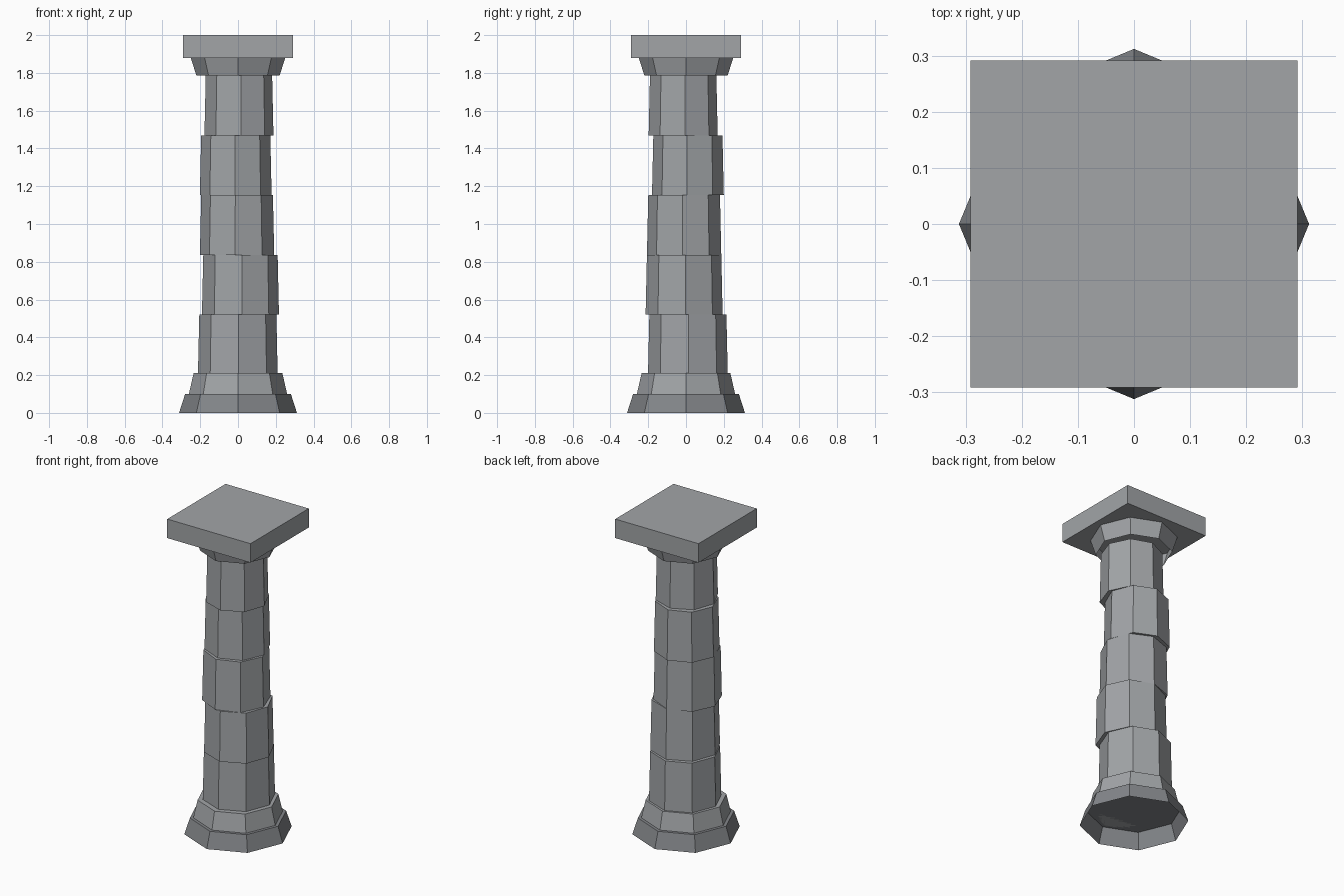
import bpy
import bmesh

if "Cube" in bpy.data.objects:
    bpy.data.objects.remove(bpy.data.objects["Cube"])


def stone(name, colour):
    mat = bpy.data.materials.new(name)
    mat.diffuse_color = (*colour, 1)
    mat.use_nodes = True
    mat.node_tree.nodes["Principled BSDF"].inputs["Base Color"].default_value = mat.diffuse_color
    return mat


mid = stone("stone", (0.36, 0.375, 0.39))
dark = stone("dark_stone", (0.23, 0.24, 0.255))


def octagon(name, z0, z1, r0, r1, x=0.0, y=0.0, turn=0.0, mat=mid, open_below=False):
    """Eight-sided tapered block with corners on the axes."""
    bpy.ops.mesh.primitive_cone_add(vertices=8, radius1=r0, radius2=r1, depth=z1 - z0,
                                    location=(x, y, (z0 + z1) / 2), rotation=(0, 0, turn))
    ob = bpy.context.object
    ob.name = name
    ob.data.materials.append(mat)
    if open_below:
        bm = bmesh.new()
        bm.from_mesh(ob.data)
        bm.normal_update()
        caps = [f for f in bm.faces if f.normal.z < -0.99]
        bmesh.ops.delete(bm, geom=caps, context='FACES_ONLY')
        bm.to_mesh(ob.data)
        bm.free()


# stepped base, hollow underneath
octagon("base_foot", 0.0, 0.10, 0.312, 0.28, mat=dark, open_below=True)
octagon("base_collar", 0.10, 0.21, 0.26, 0.235)

# shaft: five slightly shifted and turned drums, tapering upward
z_low, pitch, r_low, r_step = 0.205, 0.316, 0.211, 0.007
drums = [(-0.001, 0.010, 0.02), (0.013, -0.010, 0.04), (-0.005, -0.010, -0.05),
         (-0.012, 0.010, -0.02), (0.005, -0.015, 0.055)]
for i, (x, y, turn) in enumerate(drums):
    octagon(f"shaft_drum_{i + 1}", z_low + pitch * i, z_low + pitch * (i + 1),
            r_low - r_step * i, r_low - r_step * (i + 1), x, y, turn)

# flared capital
octagon("capital", 1.785, 1.88, 0.22, 0.25, open_below=True)

# square top slab
bpy.ops.mesh.primitive_cube_add(size=1, location=(0, 0, 1.94))
slab = bpy.context.object
slab.name = "top_slab"
slab.scale = (0.582, 0.582, 0.12)
slab.data.materials.append(mid)
